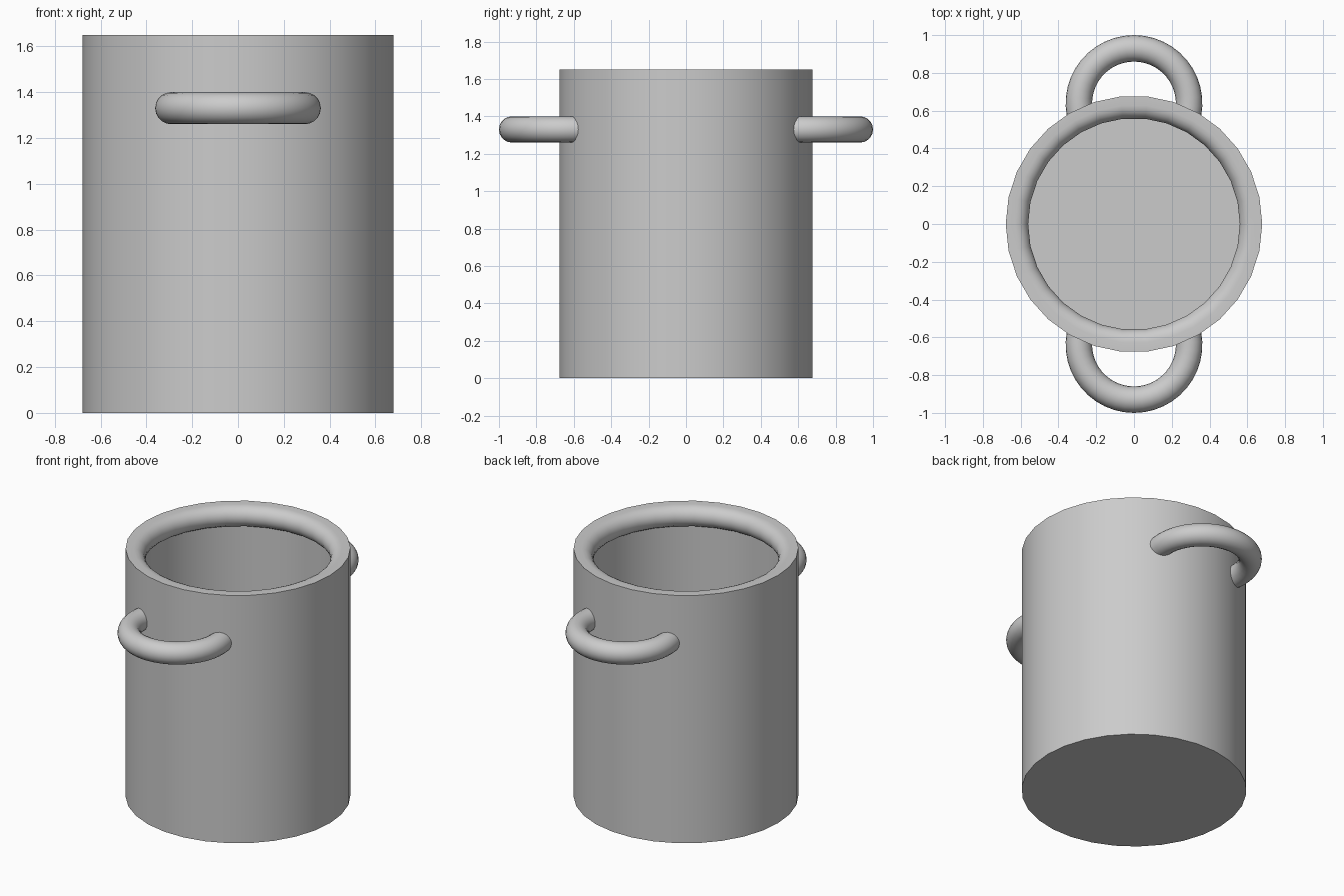
import bpy
import bmesh
from math import cos, sin, pi, radians
from mathutils import Matrix, Vector

cube = bpy.data.objects.get("Cube")
if cube:
    bpy.data.objects.remove(cube, do_unlink=True)

grey = bpy.data.materials.new("plain grey")
grey.use_nodes = True
grey.diffuse_color = (0.6, 0.6, 0.6, 1)
grey.node_tree.nodes["Principled BSDF"].inputs["Base Color"].default_value = (0.6, 0.6, 0.6, 1)

SIDES = 30
RADIUS, HEIGHT = 0.679, 1.65
TUBE = 0.07


def sweep(name, points, closed, center, angle, steps):
    """Turn a profile about a vertical axis and make it an object."""
    bm = bmesh.new()
    verts = [bm.verts.new(p) for p in points]
    pairs = list(zip(verts, verts[1:]))
    if closed:
        pairs.append((verts[-1], verts[0]))
    edges = [bm.edges.new(p) for p in pairs]
    bmesh.ops.spin(bm, geom=verts + edges, cent=center, axis=(0, 0, 1),
                   angle=angle, steps=steps)
    bmesh.ops.remove_doubles(bm, verts=bm.verts, dist=0.0005)
    # Close the open tube ends
    rims = [e for e in bm.edges if e.is_boundary]
    if rims:
        bmesh.ops.holes_fill(bm, edges=rims, sides=0)
    bmesh.ops.recalc_face_normals(bm, faces=bm.faces)
    mesh = bpy.data.meshes.new(name)
    bm.to_mesh(mesh)
    bm.free()
    mesh.materials.append(grey)
    obj = bpy.data.objects.new(name, mesh)
    bpy.context.collection.objects.link(obj)
    bpy.ops.object.select_all(action='DESELECT')
    obj.select_set(True)
    bpy.context.view_layer.objects.active = obj
    bpy.ops.object.shade_smooth_by_angle(angle=radians(35))
    return obj


# Pot: outer wall, flat top, rounded inner lip, inner wall and floor
lip_radius = RADIUS - 0.049
lip = [(lip_radius + TUBE * cos(a), 0, HEIGHT - TUBE + TUBE * sin(a))
       for a in (radians(90 + 17 * i) for i in range(11))]
wall = lip[-1][0]
profile = [(0, 0, 0), (RADIUS, 0, 0), (RADIUS, 0, HEIGHT)] + lip
profile += [(wall, 0, 0.06), (0, 0, 0.06)]
sweep("pot_body", profile, False, (0, 0, 0), 2 * pi, SIDES)

# Handles: tube arcs sunk into the wall at front and back
bend, overlap = 0.292, radians(11)
for name, turn in (("back_handle", 0), ("front_handle", pi)):
    center = Vector((0, 0.638, 1.33))
    ring = []
    for i in range(20):
        a = 2 * pi * i / 20
        p = Vector((bend + TUBE * cos(a), 0, TUBE * sin(a)))
        p = Matrix.Rotation(-overlap, 3, 'Z') @ p + center
        ring.append(p)
    handle = sweep(name, ring, True, center, pi + 2 * overlap, 24)
    handle.data.transform(Matrix.Rotation(turn, 4, 'Z'))
